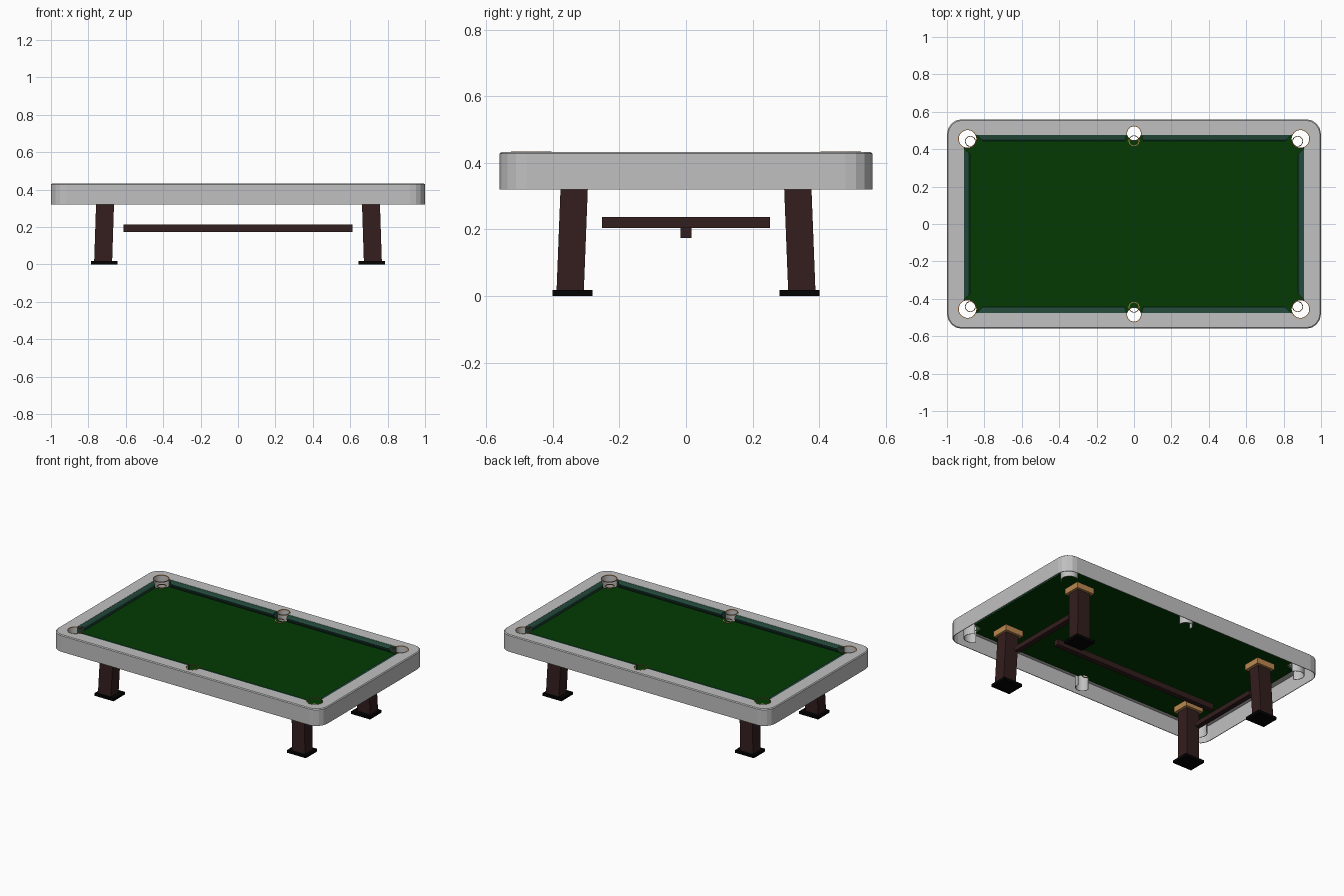
import bpy, bmesh, math
from mathutils import Vector

cube = bpy.data.objects.get("Cube")
if cube:
    bpy.data.objects.remove(cube)


def material(name, rgb):
    m = bpy.data.materials.new(name)
    m.use_nodes = True
    m.diffuse_color = (*rgb, 1)
    m.node_tree.nodes["Principled BSDF"].inputs["Base Color"].default_value = (*rgb, 1)
    return m


GREY = material("light grey", (0.53, 0.53, 0.53))
CLOTH = material("green cloth", (0.001, 0.042, 0.001))
TEAL = material("teal cushion", (0.016, 0.065, 0.042))
WOOD = material("dark wood", (0.034, 0.013, 0.013))
BLACK = material("black", (0.001, 0.001, 0.001))
TAN = material("tan", (0.5, 0.25, 0.08))


def loft(name, loops, mat, closed=False, smooth=False):
    """Skin a list of equal-length point loops; closed joins last to first."""
    bm = bmesh.new()
    rings = [[bm.verts.new(p) for p in loop] for loop in loops]
    n = len(rings[0])
    pairs = list(zip(rings, rings[1:]))
    if closed:
        pairs.append((rings[-1], rings[0]))
    else:
        bm.faces.new(rings[0])
        bm.faces.new(rings[-1])
    for a, b in pairs:
        for i in range(n):
            j = (i + 1) % n
            bm.faces.new((a[i], a[j], b[j], b[i]))
    bmesh.ops.recalc_face_normals(bm, faces=bm.faces)
    mesh = bpy.data.meshes.new(name)
    bm.to_mesh(mesh)
    bm.free()
    mesh.materials.append(mat)
    ob = bpy.data.objects.new(name, mesh)
    bpy.context.collection.objects.link(ob)
    if smooth:
        bpy.ops.object.select_all(action='DESELECT')
        ob.select_set(True)
        bpy.context.view_layer.objects.active = ob
        bpy.ops.object.shade_smooth_by_angle(angle=math.radians(30))
    return ob


def rounded(hx, hy, r, z, seg=4):
    pts = []
    for k, (sx, sy) in enumerate(((1, 1), (-1, 1), (-1, -1), (1, -1))):
        for i in range(seg + 1):
            a = math.pi / 2 * (k + i / seg)
            pts.append((sx * (hx - r) + r * math.cos(a), sy * (hy - r) + r * math.sin(a), z))
    return pts


def arc(x, y, r, z, mid=0.0, half=math.pi, n=32, full=True):
    steps = n if full else n - 1
    return [(x + r * math.cos(mid - half + 2 * half * i / steps),
             y + r * math.sin(mid - half + 2 * half * i / steps), z) for i in range(n)]


def rect(cx, cy, hx, hy, z):
    return [(cx + a * hx, cy + b * hy, z) for a, b in ((1, 1), (-1, 1), (-1, -1), (1, -1))]


def box(name, cx, cy, hx, hy, z0, z1, mat):
    return loft(name, [rect(cx, cy, hx, hy, z0), rect(cx, cy, hx, hy, z1)], mat)


def ring(name, x, y, r, z0, z1, mat):
    loft(name, [arc(x, y, r - 0.002, z1), arc(x, y, r + 0.002, z1),
                arc(x, y, r + 0.002, z0), arc(x, y, r - 0.002, z0)], mat, True, True)


def cut(ob, cutter):
    mod = ob.modifiers.new("pocket", 'BOOLEAN')
    mod.operation = 'DIFFERENCE'
    mod.solver = 'EXACT'
    mod.object = cutter
    bpy.context.view_layer.objects.active = ob
    bpy.ops.object.modifier_apply(modifier=mod.name)


# Thin-walled rail frame with faceted corners, and the cloth bed
frame = loft("rail_frame", [
    rounded(0.91, 0.475, 0.01, 0.432),
    rounded(0.994, 0.554, 0.074, 0.433),
    rounded(1.0, 0.56, 0.08, 0.428),
    rounded(1.0, 0.56, 0.08, 0.32),
    rounded(0.996, 0.556, 0.077, 0.32),
    rounded(0.996, 0.556, 0.077, 0.427),
    rounded(0.91, 0.475, 0.01, 0.427)], GREY, closed=True)
bed = box("cloth_bed", 0, 0, 0.912, 0.477, 0.384, 0.39, CLOTH)


def pocket(x, y, r, mid, half, drop):
    """Cut hole, wall hanging inside the rail, tan rim and lower tan ring."""
    cutter = loft("pocket_cutter", [arc(x, y, r, 0.3), arc(x, y, r, 0.5)], GREY)
    cut(frame, cutter)
    cut(bed, cutter)
    bpy.data.objects.remove(cutter)
    outline = [arc(x, y, r, z, mid, half, full=False)
               + arc(x, y, r + 0.003, z, mid, half, full=False)[::-1] for z in (0.322, 0.43)]
    loft("pocket_wall", outline, GREY, smooth=True)
    ring("pocket_rim", x, y, r - 0.001, 0.429, 0.434, TAN)
    ring("pocket_ring", drop[0], drop[1], 0.027, 0.388, 0.393, TAN)


for sy in (-1, 1):
    pocket(0, sy * 0.485, 0.04, sy * math.pi / 2, math.radians(104), (0, sy * 0.445))
    for sx in (-1, 1):
        pocket(sx * 0.89, sy * 0.455, 0.05, math.atan2(sy, sx), math.radians(111),
               (sx * 0.875, sy * 0.442))


def cushion(name, start, end, inward, mitre):
    """Wedge from the rail to an overhanging nose; mitre shortens each nose end."""
    start, end, inward = Vector(start), Vector(end), Vector(inward)
    along = (end - start).normalized()
    loops = []
    for p, s, m in ((start, 1, mitre[0]), (end, -1, mitre[1])):
        loops.append([p + inward * d + along * (s * m * d) + Vector((0, 0, z))
                      for d, z in ((-0.003, 0.431), (0.022, 0.428), (0.032, 0.42),
                                   (0.03, 0.413), (0.014, 0.389), (-0.003, 0.389))])
    loft(name, loops, TEAL)


# Cushions along the four sides, split at the middle pockets
for s in (-1, 1):
    cushion("end_cushion", (s * 0.91, -0.405, 0), (s * 0.91, 0.405, 0), (-s, 0, 0), (1, 1))
    for t in (-1, 1):
        cushion("side_cushion", (t * 0.04, s * 0.475, 0), (t * 0.84, s * 0.475, 0),
                (0, -s, 0), (0.3, 1))

# Four leaning legs with foot pads and mounting blocks up to the bed
for sx in (-1, 1):
    for sy in (-1, 1):
        loft("leg", [rect(sx * 0.721, sy * 0.348, 0.048, 0.041, 0.015),
                     rect(sx * 0.71, sy * 0.335, 0.048, 0.041, 0.35)], WOOD)
        box("foot", sx * 0.715, sy * 0.341, 0.07, 0.06, 0, 0.018, BLACK)
        box("mounting_block", sx * 0.709, sy * 0.334, 0.066, 0.058, 0.346, 0.385, TAN)
    box("cross_stretcher", sx * 0.71, 0, 0.017, 0.252, 0.205, 0.237, WOOD)

# Long central stretcher
box("long_stretcher", 0, 0, 0.613, 0.017, 0.175, 0.213, WOOD)
